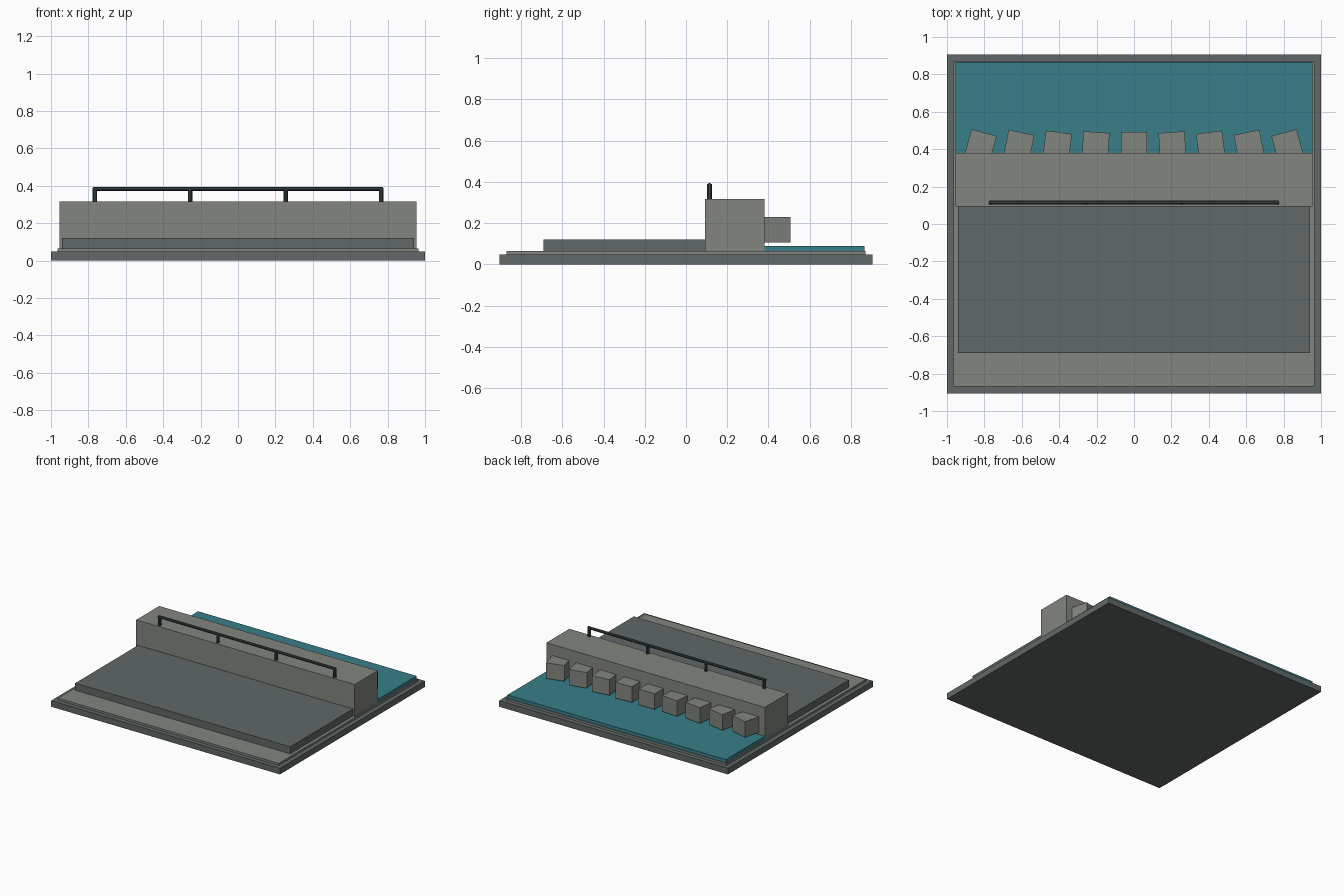
import bpy, math

if "Cube" in bpy.data.objects:
    bpy.data.objects.remove(bpy.data.objects["Cube"])


def material(name, rgb):
    m = bpy.data.materials.new(name)
    m.diffuse_color = (*rgb, 1)
    m.use_nodes = True
    m.node_tree.nodes["Principled BSDF"].inputs["Base Color"].default_value = m.diffuse_color
    return m


STONE = material("dark_stone", (0.115, 0.14, 0.135))
CONCRETE = material("concrete", (0.22, 0.235, 0.21))
WATER = material("water", (0.04, 0.21, 0.25))
METAL = material("dark_metal", (0.045, 0.065, 0.065))


def finish(name, mat):
    ob = bpy.context.object
    ob.name = ob.data.name = name
    ob.data.materials.append(mat)
    return ob


def box(name, x, y, z, mat, turn=0):
    """Box from (min, max) ranges, optionally turned about z."""
    r = (x, y, z)
    bpy.ops.mesh.primitive_cube_add(size=1, location=[(a + b) / 2 for a, b in r])
    ob = finish(name, mat)
    ob.scale = [b - a for a, b in r]
    ob.rotation_euler.z = turn
    return ob


def rod(name, radius, length, loc, mat, rot=(0, 0, 0)):
    bpy.ops.mesh.primitive_cylinder_add(vertices=10, radius=radius, depth=length,
                                        location=loc, rotation=rot)
    return finish(name, mat)


# Stepped base
box("base", (-1, 1), (-0.905, 0.905), (0, 0.048), STONE)
box("ground_slab", (-0.965, 0.965), (-0.87, 0.87), (0.048, 0.064), CONCRETE)

# Promenade, sea wall and water
box("promenade", (-0.94, 0.94), (-0.69, 0.093), (0.064, 0.12), STONE)
box("sea_wall", (-0.955, 0.955), (0.093, 0.38), (0.064, 0.317), CONCRETE)
box("water", (-0.955, 0.955), (0.38, 0.865), (0.064, 0.09), WATER)

# Fanned row of armour blocks half sunk into the wall
for i in range(-4, 5):
    cx = i * 0.205
    box(f"armour_block_{i + 5}", (cx - 0.07, cx + 0.07), (0.351, 0.491),
        (0.106, 0.23), CONCRETE, math.radians(i * 3.75))

# Guard rail on the wall
for i in range(4):
    rod(f"rail_post_{i + 1}", 0.0125, 0.077, (-0.765 + i * 0.51, 0.114, 0.3505), METAL)
rod("hand_rail", 0.011, 1.55, (0, 0.114, 0.384), METAL, (0, math.pi / 2, 0))
